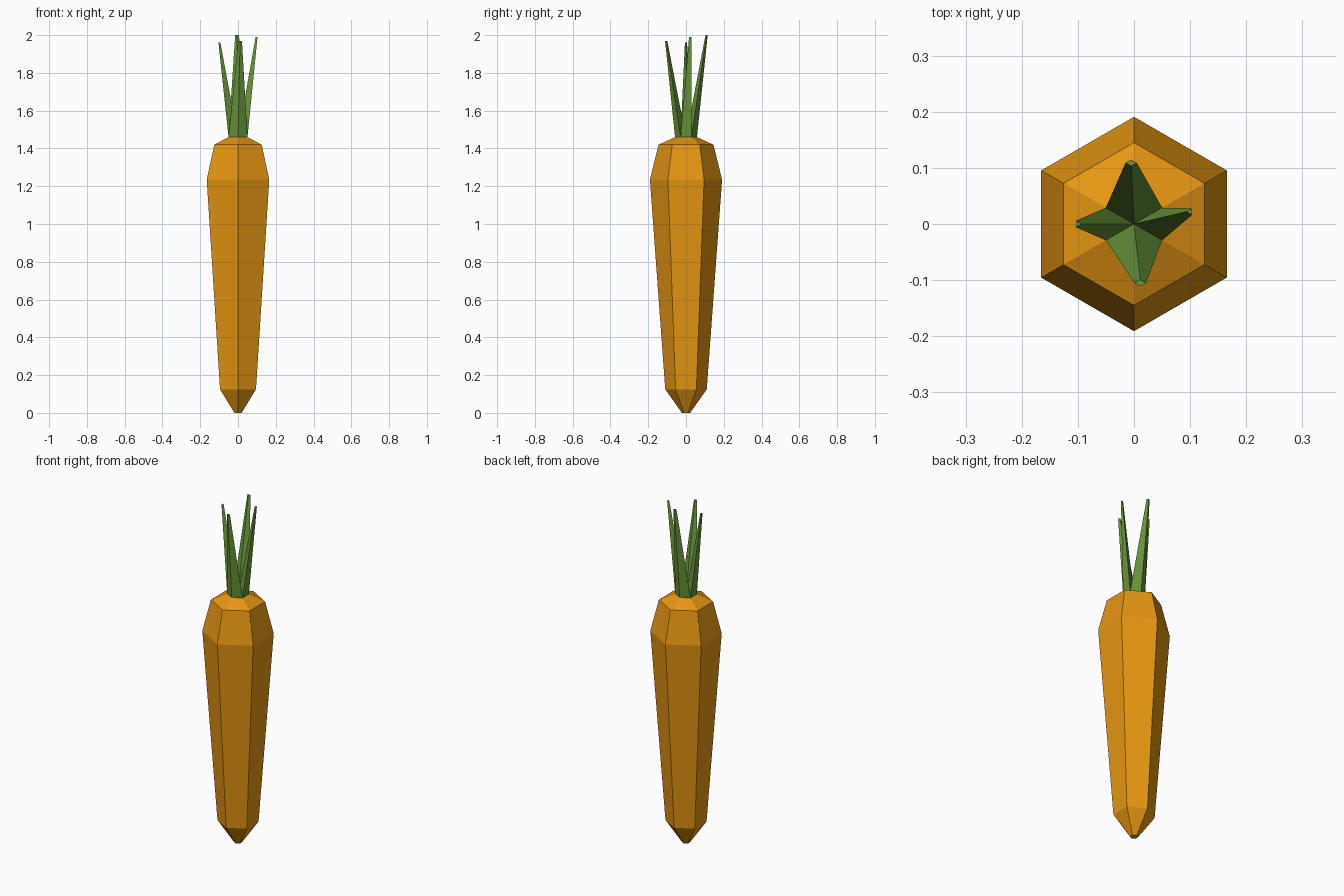
import bpy, bmesh, math

if "Cube" in bpy.data.objects:
    bpy.data.objects.remove(bpy.data.objects["Cube"])


def material(name, rgb):
    m = bpy.data.materials.new(name)
    m.diffuse_color = (*rgb, 1)
    m.use_nodes = True
    m.node_tree.nodes["Principled BSDF"].inputs["Base Color"].default_value = m.diffuse_color
    return m


def loft(name, rings, mat):
    """Skin a stack of equal-length point rings, capped at both ends."""
    bm = bmesh.new()
    loops = [[bm.verts.new(p) for p in ring] for ring in rings]
    n = len(loops[0])
    for a, b in zip(loops, loops[1:]):
        for i in range(n):
            j = (i + 1) % n
            bm.faces.new((a[i], a[j], b[j], b[i]))
    bm.faces.new(loops[0][::-1])
    bm.faces.new(loops[-1])
    bmesh.ops.recalc_face_normals(bm, faces=bm.faces)
    me = bpy.data.meshes.new(name)
    bm.to_mesh(me)
    bm.free()
    me.materials.append(mat)
    ob = bpy.data.objects.new(name, me)
    bpy.context.collection.objects.link(ob)
    return ob


def hexagon(r, z):
    # corners point along +y and -y
    return [(r * math.cos(math.radians(30 + 60 * i)),
             r * math.sin(math.radians(30 + 60 * i)), z) for i in range(6)]


orange = material("carrot orange", (0.79, 0.305, 0.006))
green = material("leaf green", (0.144, 0.305, 0.042))

# Root: six-sided tapered body
profile = [(0.022, 0), (0.11, 0.125), (0.191, 1.235), (0.145, 1.42), (0.057, 1.46)]
loft("carrot_root", [hexagon(r, z) for r, z in profile], orange)

# Stalks: wedges of the crown hexagon (corner indices), each drawn out to a small tip
crown = hexagon(0.058, 1.46)
stalks = {
    "back_stalk": ((0, 1, 2), (-0.005, 0.109, 2.0)),
    "left_stalk": ((2, 3), (-0.100, 0.0, 1.96)),
    "front_stalk": ((3, 4, 5), (0.011, -0.105, 1.97)),
    "right_stalk": ((5, 0), (0.100, 0.022, 1.99)),
}
for name, (corners, tip) in stalks.items():
    base = [(0, 0, 1.46)] + [crown[i] for i in corners]
    cx = sum(p[0] for p in base) / len(base)
    cy = sum(p[1] for p in base) / len(base)
    end = [(tip[0] + 0.2 * (x - cx), tip[1] + 0.2 * (y - cy), tip[2]) for x, y, _ in base]
    loft(name, [base, end], green)
